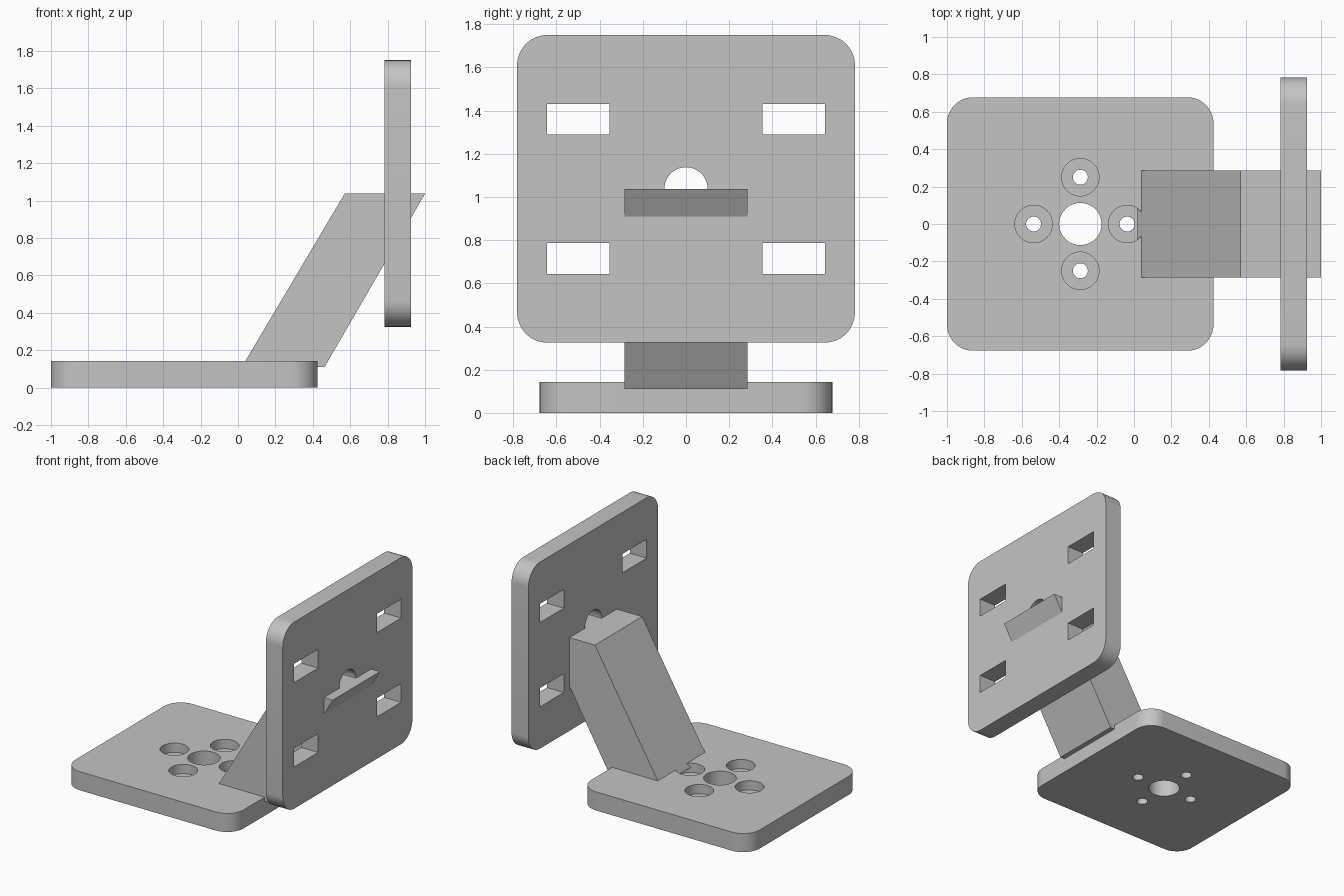
import bpy, bmesh, math
from mathutils import Matrix, Vector

cube = bpy.data.objects.get("Cube")
if cube:
    bpy.data.objects.remove(cube, do_unlink=True)

grey = bpy.data.materials.new("plain grey")
grey.use_nodes = True
colour = (0.55, 0.55, 0.55, 1)
grey.diffuse_color = colour
grey.node_tree.nodes["Principled BSDF"].inputs["Base Color"].default_value = colour


def prism(name, outline, depth, matrix):
    """Extrude a flat outline along its local z, centred, then place it."""
    bm = bmesh.new()
    face = bm.faces.new([bm.verts.new((u, v, -depth / 2)) for u, v in outline])
    top = bmesh.ops.extrude_face_region(bm, geom=[face])["geom"]
    bmesh.ops.translate(bm, vec=(0, 0, depth),
                        verts=[g for g in top if isinstance(g, bmesh.types.BMVert)])
    bmesh.ops.transform(bm, matrix=matrix, verts=bm.verts)
    bmesh.ops.recalc_face_normals(bm, faces=bm.faces)
    mesh = bpy.data.meshes.new(name)
    bm.to_mesh(mesh)
    bm.free()
    mesh.materials.append(grey)
    obj = bpy.data.objects.new(name, mesh)
    bpy.context.collection.objects.link(obj)
    return obj


def rounded(w, h, r, steps=12):
    pts = []
    for i, (sx, sy) in enumerate([(1, 1), (-1, 1), (-1, -1), (1, -1)]):
        for k in range(steps + 1):
            a = math.pi / 2 * (i + k / steps)
            pts.append((sx * (w / 2 - r) + r * math.cos(a),
                        sy * (h / 2 - r) + r * math.sin(a)))
    return pts


def rect(w, h):
    return [(-w / 2, -h / 2), (w / 2, -h / 2), (w / 2, h / 2), (-w / 2, h / 2)]


def circle(r, n=48):
    return [(r * math.cos(math.tau * i / n), r * math.sin(math.tau * i / n)) for i in range(n)]


def cut(obj, cutters):
    bpy.context.view_layer.objects.active = obj
    for c in cutters:
        c.hide_render = True
        mod = obj.modifiers.new("hole", "BOOLEAN")
        mod.operation, mod.solver, mod.object = "DIFFERENCE", "EXACT", c
        bpy.ops.object.modifier_apply(modifier=mod.name)
        bpy.data.objects.remove(c, do_unlink=True)


def smooth(obj):
    bpy.ops.object.select_all(action="DESELECT")
    obj.select_set(True)
    bpy.context.view_layer.objects.active = obj
    bpy.ops.object.shade_smooth_by_angle(angle=math.radians(30))


move = Matrix.Translation
T = 0.142  # plate thickness

# Base plate with a centre bore and four counterbored screw holes
base = prism("base_plate", rounded(1.425, 1.355, 0.14), T, move((-0.2875, 0, T / 2)))
hub = Vector((-0.287, 0, T / 2))
holes = [prism("bore", circle(0.113), 1, move(hub))]
for i in range(4):
    a = math.pi / 2 * i
    p = hub + Vector((math.cos(a), math.sin(a), 0)) * 0.25
    holes.append(prism("screw_hole", circle(0.04), 1, move(p)))
    holes.append(prism("counterbore", circle(0.1), T, move(p + Vector((0, 0, T / 2)))))
cut(base, holes)
smooth(base)

# Upright plate: local x, y, z become world y, z, x
upright = Matrix(((0, 0, 1, 0), (1, 0, 0, 0), (0, 1, 0, 0), (0, 0, 0, 1)))
mid = Vector((0.855, 0, 1.038))
plate = prism("upright_plate", rounded(1.565, 1.425, 0.14), T, move(mid) @ upright)
holes = [prism("centre_hole", circle(0.1), 1, move(mid) @ upright)]
for sy in (-1, 1):
    for sz in (-1, 1):
        p = mid + Vector((0, sy * 0.5, sz * 0.322))
        holes.append(prism("slot", rect(0.29, 0.143), 1, move(p) @ upright))
cut(plate, holes)
smooth(plate)

# Slanted arm, running from the base through the upright plate
side = [(0.02, 0.11), (0.4625, 0.11), (1.0, 1.037), (0.57, 1.037)]
prism("slanted_arm", side, 0.57, Matrix.Rotation(math.pi / 2, 4, "X"))
